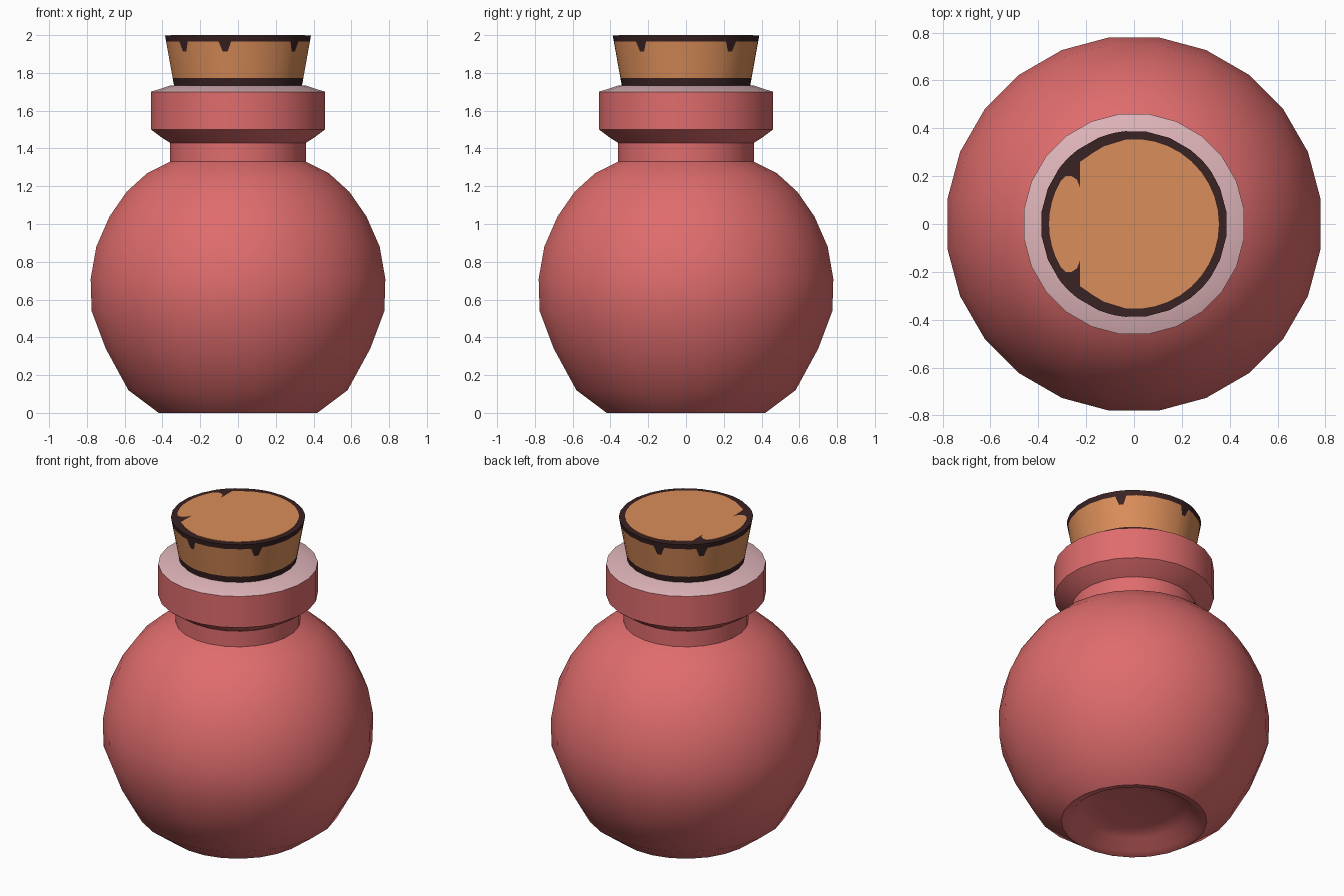
import bpy, bmesh, math

if "Cube" in bpy.data.objects:
    bpy.data.objects.remove(bpy.data.objects["Cube"])

SIDES = 24
STEP = 360 / SIDES
FIT = 1 / math.cos(math.pi / SIDES)  # profile values are measured on the flats


def material(name, rgb):
    m = bpy.data.materials.new(name)
    m.diffuse_color = (*rgb, 1)
    m.use_nodes = True
    m.node_tree.nodes["Principled BSDF"].inputs["Base Color"].default_value = m.diffuse_color
    return m


RED = material("red glass", (0.74, 0.15, 0.152))
PALE = material("pale rim", (0.74, 0.46, 0.49))
CORK = material("cork", (0.70, 0.268, 0.10))
DARK = material("dark edge", (0.042, 0.016, 0.017))


def finish(bm, name, mats, angle):
    bmesh.ops.recalc_face_normals(bm, faces=bm.faces[:])
    me = bpy.data.meshes.new(name)
    bm.to_mesh(me)
    bm.free()
    ob = bpy.data.objects.new(name, me)
    bpy.context.collection.objects.link(ob)
    for m in mats:
        me.materials.append(m)
    bpy.ops.object.select_all(action='DESELECT')
    bpy.context.view_layer.objects.active = ob
    ob.select_set(True)
    bpy.ops.object.shade_smooth_by_angle(angle=math.radians(angle))
    return ob


def lathe(columns, row_mats):
    """columns: (angle in degrees, [(radius, z), ...]); both ends get capped."""
    bm = bmesh.new()
    cols = []
    for a, prof in columns:
        c, s = math.cos(math.radians(a)), math.sin(math.radians(a))
        cols.append([bm.verts.new((r * c, r * s, z)) for r, z in prof])
    for i, p in enumerate(cols):
        q = cols[(i + 1) % len(cols)]
        for j in range(len(p) - 1):
            f = bm.faces.new((p[j], q[j], q[j + 1], p[j + 1]))
            f.material_index = row_mats(j)
    for j in (0, -1):
        bm.faces.new([c[j] for c in cols]).material_index = row_mats(j)
    return bm


# Bottle: hollowed foot, round belly, neck, collar and pale sloping rim
profile = [(0.20, 0.085), (0.31, 0.065), (0.37, 0.012), (0.42, 0.0),
           (0.58, 0.12), (0.70, 0.34), (0.775, 0.54), (0.78, 0.71),
           (0.75, 0.88), (0.68, 1.04), (0.59, 1.17), (0.48, 1.27),
           (0.36, 1.33), (0.36, 1.43), (0.40, 1.455), (0.46, 1.50),
           (0.46, 1.70), (0.36, 1.733), (0.30, 1.735)]
profile = [(r * FIT, z) for r, z in profile]
rim_row = len(profile) - 3
bottle = lathe([(STEP * (i + 0.5), profile) for i in range(SIDES)],
               lambda j: 1 if j >= rim_row else 0)
finish(bottle, "bottle", [RED, PALE], 40)

# Cork: tapered plug with dark bands, the upper one dripping at six angles
TOP = 1.997


def cork_radius(z):
    return 0.342 + 0.048 * (z - 1.735) / 0.265


drips = [s * a for a in (38.5, 100.5, 139) for s in (1, -1)]
edge = {}
for i in range(SIDES):
    a = STEP * (i + 0.5)
    if all(abs((a - d + 180) % 360 - 180) > 6 for d in drips):
        edge[a] = 1.965
for d in drips:
    for off, z in ((-5, 1.965), (-2, 1.912), (2, 1.912), (5, 1.965)):
        edge[(d + off) % 360] = z
columns = []
for a in sorted(edge):
    columns.append((a, [(cork_radius(z), z) for z in (1.70, 1.773, edge[a], TOP)]))
cork = lathe(columns, lambda j: 0 if j == 1 else 1)
finish(cork, "cork_plug", [CORK, DARK], 40)


# Cork top: two thin plates that leave the dark rim and the cracks showing
def plate(name, outline):
    bm = bmesh.new()
    low = [bm.verts.new((x, y, TOP - 0.002)) for x, y in outline]
    high = [bm.verts.new((x, y, 2.0)) for x, y in outline]
    n = len(outline)
    for i in range(n):
        k = (i + 1) % n
        bm.faces.new((low[i], low[k], high[k], high[i]))
    caps = [bm.faces.new(low), bm.faces.new(high)]
    bmesh.ops.triangulate(bm, faces=caps, ngon_method='EAR_CLIP')
    finish(bm, name, [CORK], 30)


def arc(start, end, count, r=0.355):
    angles = [math.radians(start + (end - start) * i / count) for i in range(count + 1)]
    return [(r * math.cos(a), r * math.sin(a)) for a in angles]


def mirrored(half):
    """Close a half outline (running from +x side to -x side) across y."""
    return half + [(x, -y) for x, y in reversed(half) if abs(y) > 1e-4]


main_half = arc(0, 95, 10) + [(-0.055, 0.31), (-0.075, 0.298), (-0.088, 0.32),
                              (-0.125, 0.325), (-0.175, 0.295), (-0.225, 0.26),
                              (-0.215, 0.21), (-0.157, 0.035)]
plate("cork_top_main", mirrored(main_half))

chip_half = [(-0.168, 0.0), (-0.182, 0.03), (-0.238, 0.185), (-0.26, 0.2),
             (-0.285, 0.2)] + arc(150, 180, 4)
plate("cork_top_chip", mirrored(chip_half))
